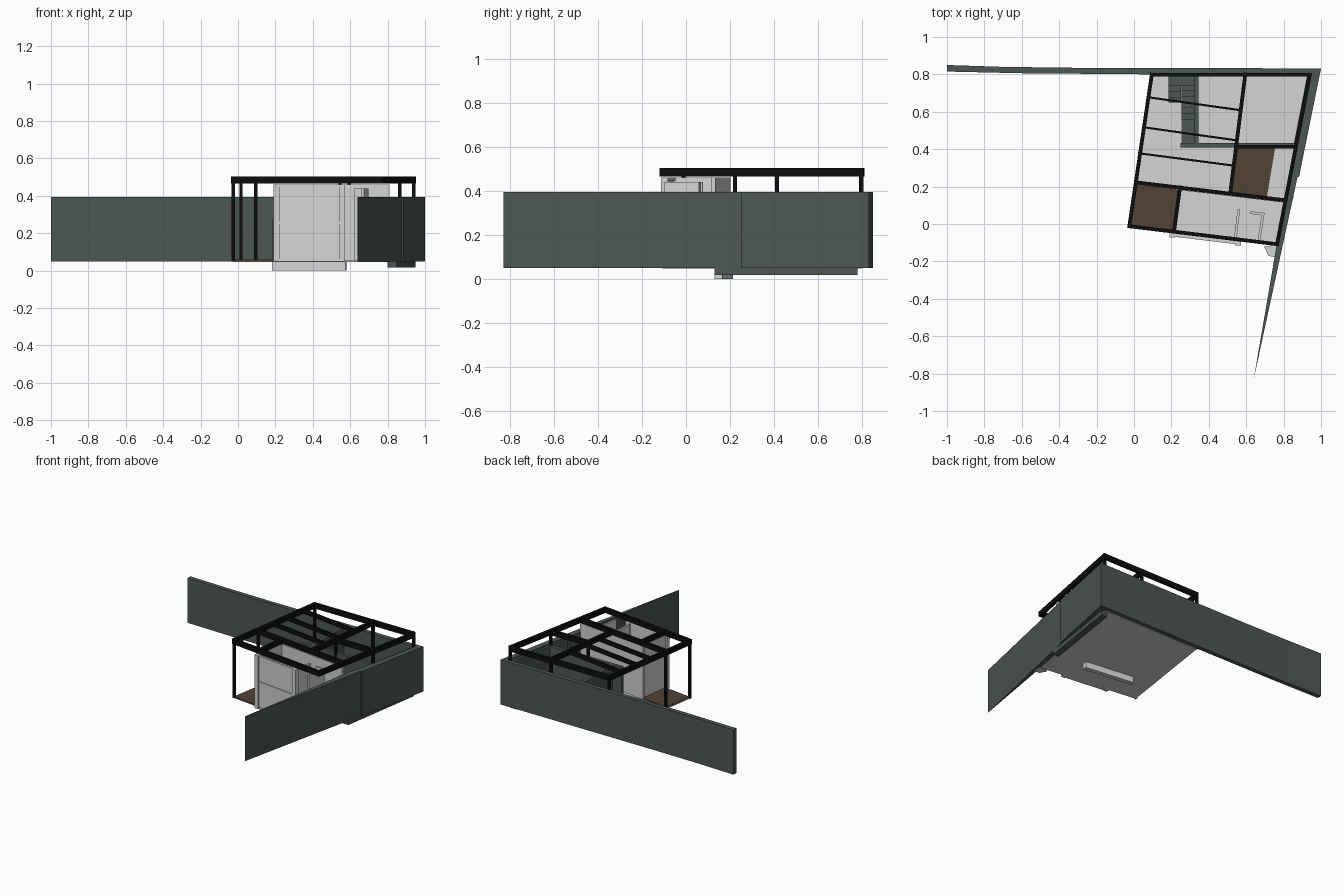
import bpy, bmesh, math
from mathutils import Vector


def mat(name, r, g, b):
    m = bpy.data.materials.new(name)
    m.diffuse_color = (r, g, b, 1)
    return m


SLATE = mat("slate wall", 0.075, 0.095, 0.09)
LIGHT = mat("light plaster", 0.66, 0.66, 0.66)
BROWN = mat("brown timber", 0.085, 0.055, 0.036)
BLACK = mat("black steel", 0.004, 0.004, 0.004)


def slab(name, pts, z0, z1, m):
    """Vertical prism over a plan outline."""
    bm = bmesh.new()
    face = bm.faces.new([bm.verts.new((x, y, z0)) for x, y in pts])
    ext = bmesh.ops.extrude_face_region(bm, geom=[face])
    for v in ext["geom"]:
        if isinstance(v, bmesh.types.BMVert):
            v.co.z = z1
    bmesh.ops.recalc_face_normals(bm, faces=bm.faces)
    me = bpy.data.meshes.new(name)
    bm.to_mesh(me)
    bm.free()
    me.materials.append(m)
    ob = bpy.data.objects.new(name, me)
    bpy.context.collection.objects.link(ob)
    return ob


def wall(name, p, q, t, z0, z1, m):
    """Straight wall or beam of thickness t between two plan points."""
    p, q = Vector(p), Vector(q)
    d = (q - p).normalized() * t / 2
    n = Vector((-d.y, d.x))
    return slab(name, [p - d + n, p - d - n, q + d - n, q + d + n], z0, z1, m)


def post(name, p, s, z0, z1, m):
    x, y = p
    h = s / 2
    return slab(name, [(x - h, y - h), (x + h, y - h), (x + h, y + h), (x - h, y + h)], z0, z1, m)


# plan corners of the roof frame
A, B, C, D = (-0.025, -0.012), (0.765, -0.108), (0.94, 0.798), (0.095, 0.798)
L1, R1 = (0.016, 0.222), (0.807, 0.127)

# big boundary walls
slab("back_wall", [(-1, 0.815), (-0.6, 0.806), (0.1, 0.80), (0.95, 0.80), (1, 0.832),
                   (-0.3, 0.835), (-0.7, 0.84), (-1, 0.85)], 0.05, 0.395, SLATE)
slab("right_wall", [(0.95, 0.80), (0.835, 0.25), (0.882, 0.25), (1, 0.832)], 0.05, 0.395, SLATE)
slab("tapered_wall", [(0.825, 0.25), (0.64, -0.83), (0.874, 0.25)], 0.05, 0.395, SLATE)
slab("right_footing", [(0.80, 0.13), (0.85, 0.13), (0.95, 0.78), (0.90, 0.78)], 0.018, 0.052, SLATE)

# floors
slab("floor", [A, B, C, D], 0.047, 0.055, LIGHT)
slab("deck", [A, (0.205, -0.042), (0.24, 0.195), L1], 0.05, 0.06, BROWN)
slab("timber_floor", [(0.515, 0.165), (0.71, 0.14), (0.755, 0.41), (0.545, 0.41)], 0.05, 0.06, BROWN)
wall("room_footing", (0.20, 0.195), (0.56, 0.15), 0.035, 0.0, 0.047, LIGHT)

# roof frame beams
main = [(A, B), (B, C), (C, D), (D, A), (L1, R1),
        ((0.595, 0.80), (0.515, 0.17)), ((0.545, 0.413), (0.86, 0.413)),
        ((0.246, 0.196), (0.214, -0.04))]
for i, (p, q) in enumerate(main):
    wall(f"roof_beam_{i}", p, q, 0.02, 0.465, 0.504, BLACK)
thin = [((0.08, 0.677), (0.572, 0.608)), ((0.053, 0.517), (0.55, 0.447)), ((0.027, 0.378), (0.527, 0.313))]
for i, (p, q) in enumerate(thin):
    wall(f"thin_beam_{i}", p, q, 0.011, 0.468, 0.502, BLACK)

# posts
for i, p in enumerate([A, L1, D, C, (0.595, 0.795), (0.865, 0.413), (0.545, 0.413)]):
    post(f"post_{i}", p, 0.018, 0.05, 0.468, BLACK)

# light front room
wall("room_back_wall", (0.235, 0.192), (0.80, 0.125), 0.02, 0.05, 0.462, LIGHT)
wall("room_left_wall", (0.242, 0.185), (0.21, -0.045), 0.016, 0.05, 0.462, LIGHT)
F0, F1 = (0.207, -0.056), (0.556, -0.098)
wall("window_panel", F0, F1, 0.008, 0.05, 0.462, LIGHT)
for i, p in enumerate([F0, F1]):
    post(f"window_jamb_{i}", p, 0.032, 0.05, 0.462, LIGHT)
for i, z in enumerate([0.05, 0.25, 0.448]):
    wall(f"window_rail_{i}", F0, F1, 0.022, z, z + 0.012, LIGHT)
partitions = [((0.56, 0.07), (0.542, -0.07)), ((0.63, 0.06), (0.69, 0.053)), ((0.69, 0.053), (0.668, -0.09))]
for i, (p, q) in enumerate(partitions):
    wall(f"partition_{i}", p, q, 0.014, 0.05, 0.44, LIGHT)
slab("corner_block", [(0.695, -0.12), (0.72, -0.17), (0.765, -0.18), (0.775, -0.11)], 0.05, 0.36, LIGHT)

# dark inner walls
wall("inner_wall_long", (0.26, 0.422), (0.86, 0.422), 0.024, 0.05, 0.385, SLATE)
wall("inner_wall_cross", (0.333, 0.435), (0.333, 0.79), 0.024, 0.05, 0.385, SLATE)
wall("inner_wall_right", (0.865, 0.43), (0.935, 0.79), 0.02, 0.05, 0.385, SLATE)

# stairs: six steps up to a landing, then three more back along the left
for i in range(6):
    y = 0.56 + 0.03 * i
    slab(f"stair_{i}", [(0.255, y), (0.322, y), (0.322, y + 0.03), (0.255, y + 0.03)],
         0.05, 0.075 + 0.023 * i, SLATE)
slab("stair_landing", [(0.185, 0.74), (0.322, 0.74), (0.322, 0.80), (0.185, 0.80)], 0.05, 0.21, SLATE)
for i in range(3):
    y = 0.71 - 0.03 * i
    slab(f"upper_stair_{i}", [(0.185, y), (0.25, y), (0.25, y + 0.03), (0.185, y + 0.03)],
         0.05, 0.233 + 0.023 * i, SLATE)
slab("stair_foot", [(0.255, 0.43), (0.322, 0.43), (0.322, 0.56), (0.255, 0.56)], 0.05, 0.062, SLATE)
